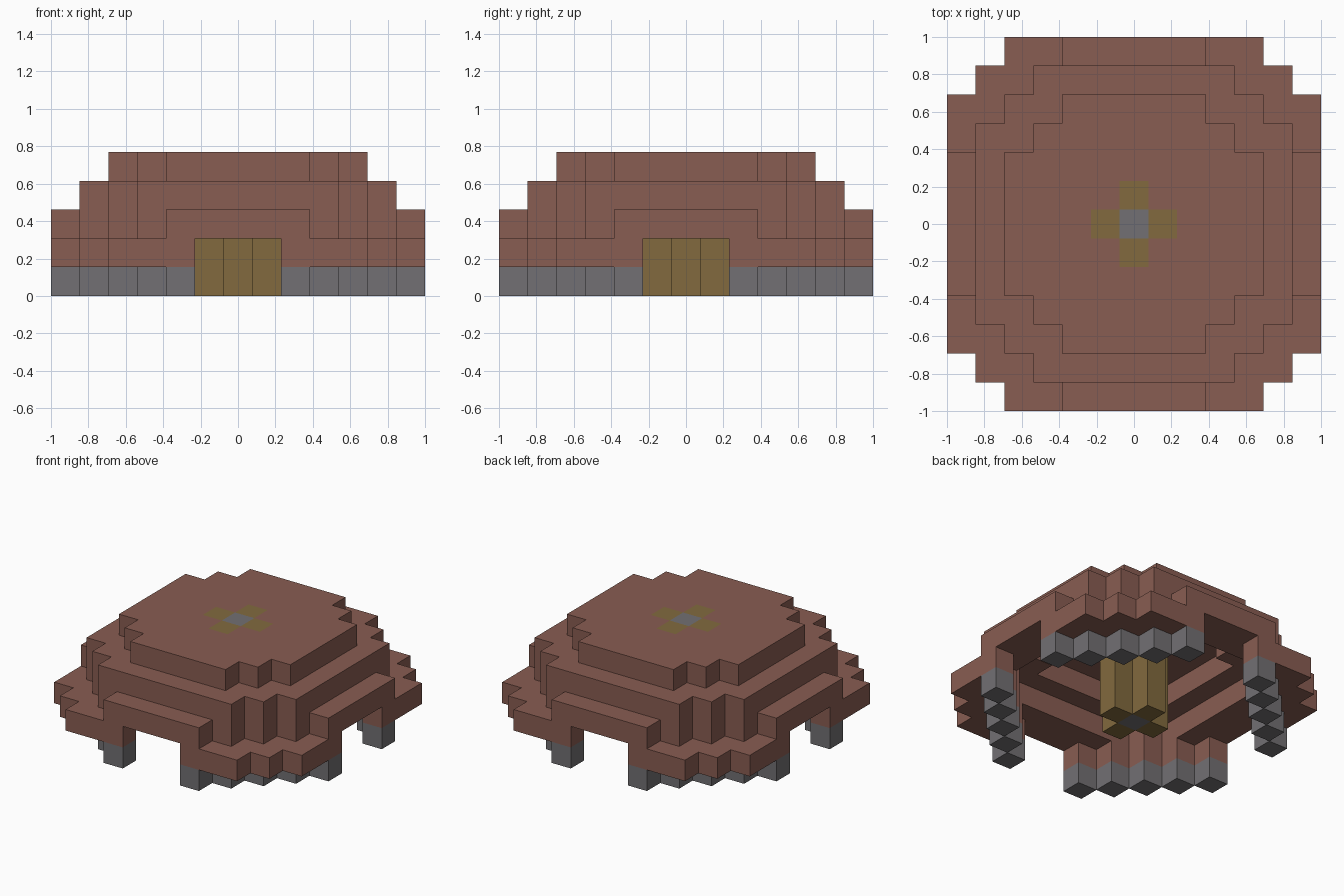
import bpy, bmesh, math
from mathutils import Vector

if "Cube" in bpy.data.objects:
    bpy.data.objects.remove(bpy.data.objects["Cube"], do_unlink=True)

UNIT = 2 / 13          # edge of one block
HALF = 6               # blocks run from -HALF to HALF


def linear(c):
    c /= 255
    return c / 12.92 if c <= 0.04045 else ((c + 0.055) / 1.055) ** 2.4


def material(name, r, g, b):
    mat = bpy.data.materials.new(name)
    colour = (linear(r), linear(g), linear(b), 1)
    mat.use_nodes = True
    mat.diffuse_color = colour
    mat.node_tree.nodes["Principled BSDF"].inputs["Base Color"].default_value = colour
    return mat


def octagon(radius, diagonal):
    """Stepped octagon: a square of blocks with its corners cut on the diagonal."""
    span = range(-HALF, HALF + 1)
    return {(x, y) for x in span for y in span
            if max(abs(x), abs(y)) <= radius and abs(x) + abs(y) <= diagonal}


def layer(plan, level):
    return {(x, y, level) for x, y in plan}


# Pillar: a plus of four posts around a core, running through to the roof top
posts = {(1, 0), (-1, 0), (0, 1), (0, -1)}
core = {(0, 0)}

# Four diagonal foot rows, leaving an archway in each side
feet = {(x, y) for x, y in octagon(6, 8) - octagon(6, 7) if min(abs(x), abs(y)) >= 2}

# Eaves above the feet, then the roof shell stepping inward
eaves = {(x, y) for x, y in octagon(6, 10) - octagon(6, 7) if min(abs(x), abs(y)) >= 2}
lower_roof = octagon(6, 8) - octagon(4, 7)
middle_roof = octagon(5, 8) - octagon(3, 5)
roof_cap = octagon(4, 6) - posts - core

brown = material("roof brown", 137, 93, 82)
grey = material("stone grey", 114, 112, 115)
tan = material("wood tan", 130, 106, 62)

parts = [
    ("feet", layer(feet, 0), grey),
    ("eaves", layer(eaves, 1), brown),
    ("lower_roof", layer(lower_roof, 2), brown),
    ("middle_roof", layer(middle_roof, 3), brown),
    ("roof_cap", layer(roof_cap, 4), brown),
    ("pillar_posts", set().union(*(layer(posts, k) for k in range(5))), tan),
    ("pillar_core", set().union(*(layer(core, k) for k in range(5))), grey),
]
filled = set().union(*(cells for _, cells, _ in parts))


def build(name, cells, mat):
    """Join blocks into one mesh, keeping only the exposed faces."""
    bm = bmesh.new()
    for cell in sorted(cells):
        centre = Vector(cell) + Vector((0, 0, 0.5))
        for axis in range(3):
            for sign in (-1, 1):
                n = Vector((0, 0, 0))
                n[axis] = sign
                if tuple(int(a + b) for a, b in zip(cell, n)) in filled:
                    continue
                u = Vector((0, 0, 0))
                u[(axis + 1) % 3] = 0.5
                v = n.cross(u)
                corners = (-u - v, u - v, u + v, v - u)
                bm.faces.new([bm.verts.new((centre + n / 2 + c) * UNIT) for c in corners])
    bmesh.ops.remove_doubles(bm, verts=bm.verts[:], dist=UNIT / 100)
    bmesh.ops.dissolve_limit(bm, angle_limit=math.radians(1),
                             verts=bm.verts[:], edges=bm.edges[:])
    mesh = bpy.data.meshes.new(name)
    bm.to_mesh(mesh)
    bm.free()
    mesh.materials.append(mat)
    bpy.context.collection.objects.link(bpy.data.objects.new(name, mesh))


for part in parts:
    build(*part)
